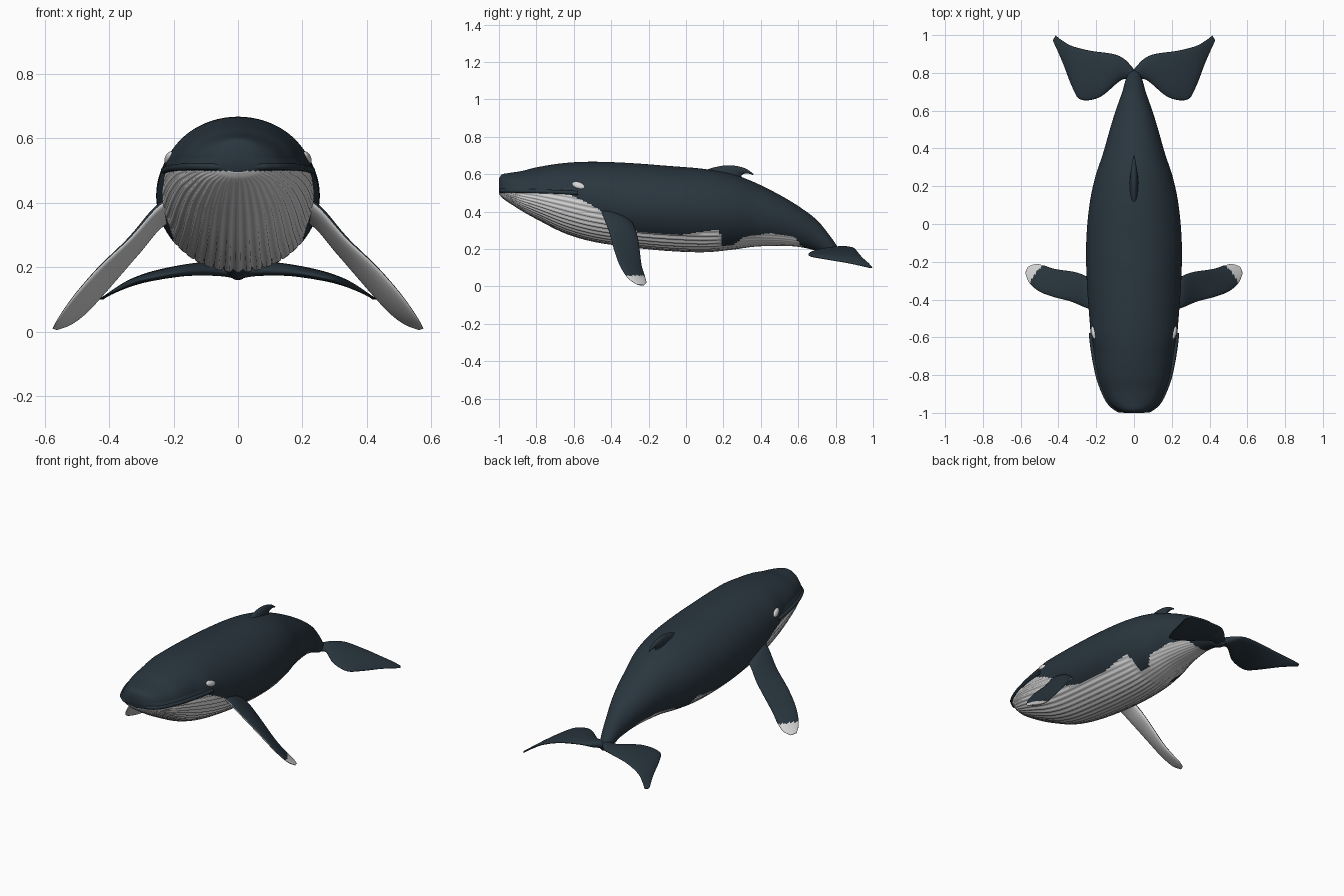
import bpy, bmesh, math
from mathutils import Vector

if "Cube" in bpy.data.objects:
    bpy.data.objects.remove(bpy.data.objects["Cube"])


def material(name, rgb):
    m = bpy.data.materials.new(name)
    m.diffuse_color = (*rgb, 1)
    m.use_nodes = True
    m.node_tree.nodes["Principled BSDF"].inputs["Base Color"].default_value = m.diffuse_color
    return m


DARK = material("dark slate skin", (0.022, 0.036, 0.048))
WHITE = material("pale underside", (0.68, 0.68, 0.68))


def smooth(rows, t):
    """Hermite interpolation of rows keyed by their first number."""
    t = min(max(t, rows[0][0]), rows[-1][0])
    i = 0
    while i < len(rows) - 2 and t > rows[i + 1][0]:
        i += 1

    def slope(j, k):
        a, b = rows[max(j - 1, 0)], rows[min(j + 1, len(rows) - 1)]
        return (b[k] - a[k]) / (b[0] - a[0])
    p, q = rows[i], rows[i + 1]
    h = q[0] - p[0]
    s = (t - p[0]) / h
    return [p[k] * (2*s**3 - 3*s*s + 1) + q[k] * (3*s*s - 2*s**3)
            + h * (slope(i, k) * (s**3 - 2*s*s + s) + slope(i + 1, k) * (s**3 - s*s))
            for k in range(1, len(p))]


def linear(rows, t):
    for (a, u), (b, v) in zip(rows, rows[1:]):
        if t <= b:
            return u + (v - u) * max(0, (t - a) / (b - a))
    return rows[-1][1]


def loft(name, rings, white_rule, mirror=False):
    """Closed skin over a list of point rings, with a colour rule per face."""
    bm = bmesh.new()
    vs = [[bm.verts.new(p) for p in r] for r in rings]
    n = len(rings[0])
    for a, b in zip(vs, vs[1:]):
        for i in range(n):
            bm.faces.new((a[i], a[(i + 1) % n], b[(i + 1) % n], b[i]))
    for ring in (vs[0], vs[-1]):
        c = bm.verts.new(sum((v.co for v in ring), Vector()) / n)
        for i in range(n):
            bm.faces.new((ring[i], ring[(i + 1) % n], c))
    bmesh.ops.recalc_face_normals(bm, faces=bm.faces)
    bm.normal_update()
    for f in bm.faces:
        f.smooth = True
        f.material_index = int(white_rule(f.calc_center_median(), f.normal))
    me = bpy.data.meshes.new(name)
    bm.to_mesh(me)
    bm.free()
    me.materials.append(DARK)
    me.materials.append(WHITE)
    ob = bpy.data.objects.new(name, me)
    bpy.context.collection.objects.link(ob)
    if mirror:
        ob.modifiers.new("mirror", 'MIRROR').use_clip = False
    return ob


def blade(name, stations, normal, white_rule, mirror=True, steps=40, n=28):
    """Lens-section fin through (leading point, trailing point, thickness)."""
    rows = [(i, *a, *b, t) for i, (a, b, t) in enumerate(stations)]
    normal = Vector(normal).normalized()
    rings = []
    for k in range(steps + 1):
        r = smooth(rows, k / steps * (len(rows) - 1))
        lead, trail, t = Vector(r[:3]), Vector(r[3:6]), r[6]
        rings.append([lead.lerp(trail, (1 - math.cos(a)) / 2) + normal * math.sin(a) * t / 2
                      for a in (2 * math.pi * j / n for j in range(n))])
    return loft(name, rings, white_rule, mirror)


# Body sections: y, top z, bottom z, half width, z of widest point
BODY = [(-1, .578, .495, .055, .525), (-.985, .598, .475, .09, .523),
        (-.95, .606, .45, .132, .52), (-.88, .617, .405, .168, .515),
        (-.8, .637, .36, .195, .51), (-.65, .66, .285, .222, .49),
        (-.5, .667, .24, .236, .46), (-.3, .66, .21, .25, .43),
        (-.1, .645, .19, .253, .42), (.1, .628, .183, .236, .41),
        (.25, .60, .197, .205, .40), (.37, .555, .213, .165, .385),
        (.5, .49, .217, .128, .36), (.6, .43, .212, .097, .325),
        (.7, .355, .19, .062, .27), (.77, .27, .162, .042, .215),
        (.815, .205, .16, .022, .185)]

# Height of the edge between dark back and pale belly along the body
EDGE = [(-1, .498), (-.78, .502), (-.64, .497), (-.55, .46), (-.46, .41), (-.38, .33),
        (-.25, .29), (-.035, .275), (.18, .305), (.19, .215), (.25, .22), (.31, .265),
        (.45, .285), (.58, .265), (.62, .21), (.64, .1)]


def body_point(y, a):
    top, bot, w, mid = smooth(BODY, y)
    c, s = math.cos(a), math.sin(a)
    if s > 0:   # upper jaw sits slightly inside the lower jaw
        w *= 1 - .06 * min(1, max(0, (-.58 - y) / .1)) * min(1, s * 5)
    return Vector((w * c, y, mid + s * (top - mid if s > 0 else mid - bot)))


SEG, RINGS = 192, 150
rings = []
for k in range(RINGS + 1):
    y = -1 + 1.815 * (k / RINGS) ** 1.25
    mid = smooth(BODY, y)[3]
    ring = []
    for j in range(SEG):
        p = body_point(y, 2 * math.pi * j / SEG)
        # throat and belly pleats
        if j % 4 == 2 and p.z < linear(EDGE, y) - .005 and -.985 < y < .6:
            d = .04 if y < .17 else .02
            p = Vector((p.x * (1 - d), y, mid + (p.z - mid) * (1 - d)))
        ring.append(p)
    rings.append(ring)
loft("body", rings, lambda c, n: c.z < linear(EDGE, c.y))

# Dark lower lip running round the jaw
side = []
for i in range(25):
    y = -.99 + .41 * (i / 24) ** 1.6
    side.append((smooth(BODY, y)[2] - .001, y + .003, .512 - .012 * (i / 24) ** 3))
path = [(-x, y, z) for x, y, z in reversed(side)] + [(0, -.988, .512)] + side
cu = bpy.data.curves.new("lower_lip", 'CURVE')
cu.dimensions = '3D'
cu.bevel_depth = .011
cu.bevel_resolution = 3
cu.use_fill_caps = True
sp = cu.splines.new('POLY')
sp.points.add(len(path) - 1)
for pt, co in zip(sp.points, path):
    pt.co = (*co, 1)
cu.materials.append(DARK)
bpy.context.collection.objects.link(bpy.data.objects.new("lower_lip", cu))

# Pale eye patches
for sgn, name in ((1, "right_eye_patch"), (-1, "left_eye_patch")):
    bpy.ops.mesh.primitive_uv_sphere_add(segments=24, ring_count=12, radius=1,
                                         location=(sgn * .214, -.575, .54))
    eye = bpy.context.object
    eye.name = name
    eye.scale = (.012, .036, .018)
    eye.rotation_euler = (math.radians(-18), math.radians(-sgn * 20), math.radians(-sgn * 6))
    eye.data.materials.append(WHITE)
    bpy.ops.object.shade_smooth()

# Flippers: dark above, pale below and at the tip
UP = Vector((.045, .034, .051)).normalized()
blade("flippers", [
    ((.18, -.46, .43), (.18, -.31, .36), .05),
    ((.25, -.445, .385), (.245, -.28, .325), .045),
    ((.335, -.41, .29), (.31, -.255, .245), .038),
    ((.43, -.385, .20), (.42, -.238, .115), .032),
    ((.505, -.355, .115), (.475, -.22, .055), .026),
    ((.555, -.31, .045), (.52, -.212, .022), .018),
    ((.575, -.262, .010), (.56, -.225, .006), .006)],
    UP, lambda c, n: n.dot(UP) < 0 or c.z < .058)

# Tail flukes
blade("tail_flukes", [
    ((0, .74, .185), (0, .82, .19), .05),
    ((.06, .765, .188), (.05, .872, .2), .042),
    ((.18, .672, .183), (.11, .90, .203), .036),
    ((.28, .658, .165), (.23, .917, .185), .03),
    ((.325, .72, .152), (.33, .943, .155), .024),
    ((.38, .86, .128), (.385, .975, .126), .015),
    ((.43, .972, .102), (.415, .998, .102), .005)],
    (0, 0, 1), lambda c, n: False)

# Dorsal fin
blade("dorsal_fin", [
    ((0, .06, .60), (0, .36, .53), .06),
    ((0, .14, .634), (0, .30, .58), .045),
    ((0, .23, .648), (0, .305, .60), .035),
    ((0, .31, .634), (0, .335, .603), .02),
    ((0, .362, .602), (0, .358, .596), .006)],
    (1, 0, 0), lambda c, n: False, mirror=False)
